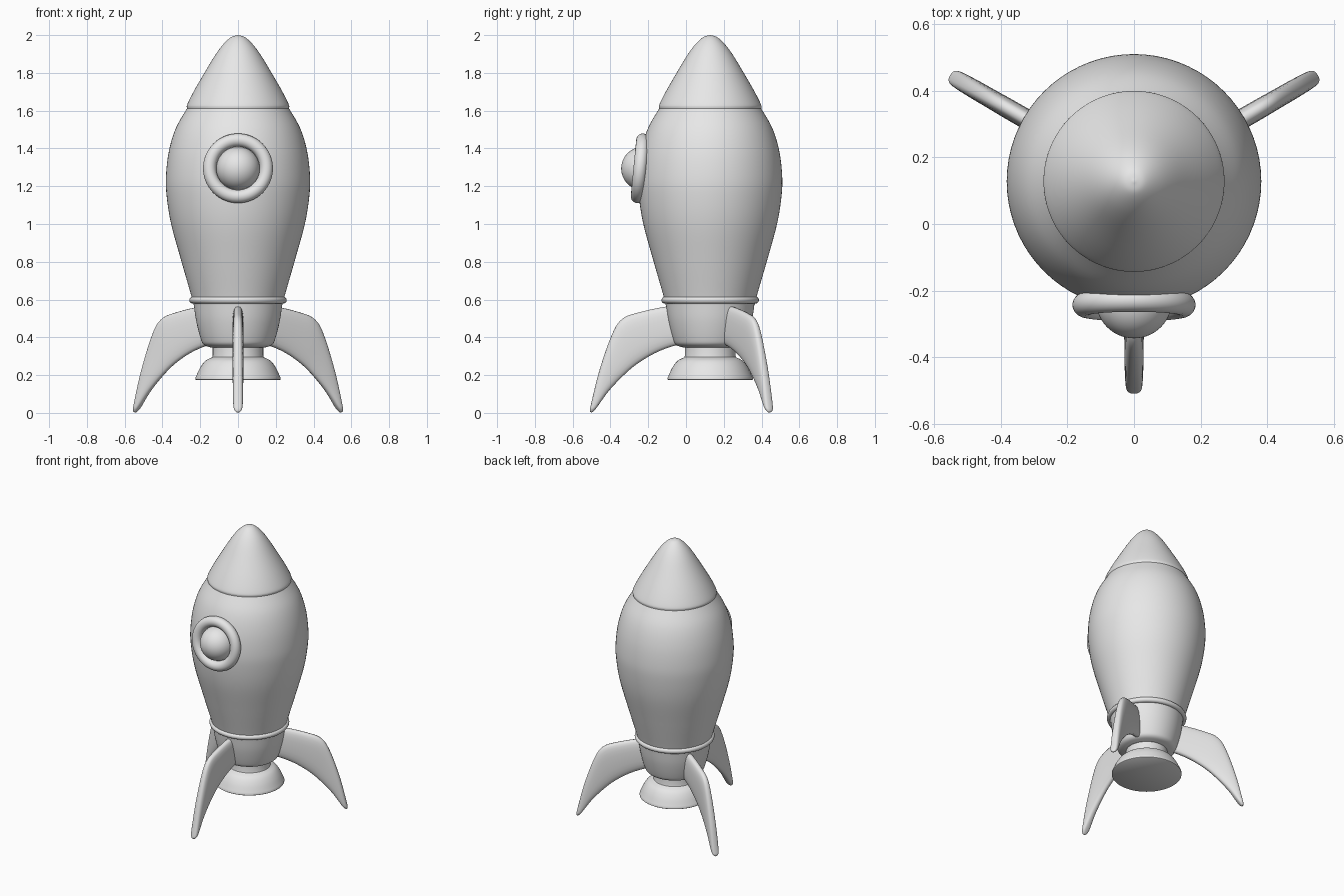
import bpy, bmesh, math
from mathutils import Matrix, Vector

cube = bpy.data.objects.get("Cube")
if cube:
    bpy.data.objects.remove(cube, do_unlink=True)

AXIS_Y = 0.128  # the hull axis sits behind the centre

grey = bpy.data.materials.new("light_grey")
grey.use_nodes = True
grey.diffuse_color = (0.8, 0.8, 0.8, 1)
grey.node_tree.nodes["Principled BSDF"].inputs["Base Color"].default_value = (0.8, 0.8, 0.8, 1)


def finish(name, bm, matrix):
    """Turn a bmesh into a smooth shaded, placed object."""
    bmesh.ops.remove_doubles(bm, verts=bm.verts, dist=0.0002)
    bmesh.ops.recalc_face_normals(bm, faces=bm.faces)
    mesh = bpy.data.meshes.new(name)
    bm.to_mesh(mesh)
    bm.free()
    mesh.materials.append(grey)
    obj = bpy.data.objects.new(name, mesh)
    bpy.context.collection.objects.link(obj)
    obj.matrix_world = matrix
    bpy.ops.object.select_all(action='DESELECT')
    obj.select_set(True)
    bpy.context.view_layer.objects.active = obj
    bpy.ops.object.shade_smooth_by_angle(angle=math.radians(40))
    return obj


def smooth_path(points, steps=6):
    """Catmull-Rom curve through points of any dimension."""
    pts = [Vector(p) for p in points]
    pts = [pts[0] * 2 - pts[1]] + pts + [pts[-1] * 2 - pts[-2]]
    path = []
    for a, b, c, d in zip(pts, pts[1:], pts[2:], pts[3:]):
        for i in range(steps):
            t = i / steps
            path.append(b + (c - a) * (t / 2) + (a * 2 - b * 5 + c * 4 - d) * (t * t / 2)
                        + (b * 3 - a - c * 3 + d) * (t ** 3 / 2))
    return path + [pts[-2]]


def lathe(name, profile, matrix, segments=72):
    """Revolve (radius, height) points about local z."""
    bm = bmesh.new()
    verts = [bm.verts.new((max(r, 0), 0, z)) for r, z in profile]
    edges = [bm.edges.new(pair) for pair in zip(verts, verts[1:])]
    bmesh.ops.spin(bm, geom=verts + edges, cent=(0, 0, 0), axis=(0, 0, 1),
                   angle=math.tau, steps=segments, use_merge=True)
    return finish(name, bm, matrix)


def circle(radius, tube, height=0, sides=20):
    """Closed round profile for a ring."""
    return [(radius + tube * math.cos(math.tau * i / sides),
             height + tube * math.sin(math.tau * i / sides)) for i in range(sides + 1)]


hull = Matrix.Translation((0, AXIS_Y, 0))

# Fuselage and its tapered tail
lathe("fuselage", smooth_path([(0.235, 0.57), (0.25, 0.63), (0.302, 0.81), (0.354, 1.0),
                               (0.378, 1.15), (0.381, 1.26), (0.365, 1.39), (0.328, 1.51),
                               (0.262, 1.625)]), hull)
lathe("tail", [(0, 0.59)] + smooth_path([(0.236, 0.59), (0.222, 0.49), (0.198, 0.395),
                                         (0.18, 0.36), (0.14, 0.345)]) + [(0, 0.345)], hull)
lathe("tail_ring", circle(0.24, 0.018, 0.597), hull)

# Nose cone with a small rounded lip
lathe("nose_cone", [(0, 1.603), (0.262, 1.603), (0.268, 1.606)]
      + smooth_path([(0.271, 1.613), (0.268, 1.635), (0.23, 1.71), (0.172, 1.81), (0.117, 1.9),
                     (0.075, 1.955), (0.035, 1.99), (0, 2.0)]), hull)

# Engine nozzle
lathe("nozzle", [(0, 0.36), (0.134, 0.36), (0.134, 0.305)]
      + smooth_path([(0.136, 0.295), (0.172, 0.276), (0.2, 0.24), (0.226, 0.185)])
      + [(0.226, 0.177), (0.222, 0.174), (0, 0.174)], hull)

# Porthole, tilted to lie against the hull
porthole = Matrix.Translation((0, -0.243, 1.295)) @ Matrix.Rotation(math.radians(84.5), 4, 'X')
lathe("porthole_frame", circle(0.15, 0.035), porthole)
dome = [(0.115 * math.cos(a), 0.115 * math.sin(a) - 0.015)
        for a in (math.pi * (i / 28 - 0.5) for i in range(29))]
lathe("porthole_glass", dome, porthole, 48)

# Fin sections: upper radius, upper height, lower radius, lower height, half thickness
FIN = [(0.1, 0.575, 0.1, 0.37, 0.03), (0.23, 0.563, 0.195, 0.354, 0.03),
       (0.374, 0.533, 0.295, 0.315, 0.03), (0.465, 0.498, 0.39, 0.257, 0.03),
       (0.52, 0.415, 0.46, 0.197, 0.029), (0.585, 0.23, 0.535, 0.118, 0.028),
       (0.63, 0.05, 0.592, 0.04, 0.025), (0.637, 0.012, 0.612, 0.014, 0.017),
       (0.63, 0.002, 0.622, 0.004, 0.006)]


def fin(name, angle, sides=24):
    """Loft rounded sections along the fin, which points along local x."""
    bm = bmesh.new()
    rings = []
    for ur, uz, lr, lz, half in smooth_path(FIN, 5):
        top, bottom = Vector((ur, 0, uz)), Vector((lr, 0, lz))
        middle, reach = (top + bottom) / 2, (top - bottom) / 2
        ring = []
        for i in range(sides):
            c, s = math.cos(math.tau * i / sides), math.sin(math.tau * i / sides)
            across = math.copysign(abs(s) ** 0.7, s) * half
            along = math.copysign(abs(c) ** 0.8, c)
            ring.append(bm.verts.new(middle + reach * along + Vector((0, across, 0))))
        rings.append(ring)
    for a, b in zip(rings, rings[1:]):
        for i in range(sides):
            j = (i + 1) % sides
            bm.faces.new((a[i], a[j], b[j], b[i]))
    bm.faces.new(rings[0])
    bm.faces.new(rings[-1])
    finish(name, bm, hull @ Matrix.Rotation(math.radians(angle), 4, 'Z'))


for name, angle in (("front_fin", -90), ("left_fin", 30), ("right_fin", 150)):
    fin(name, angle)
